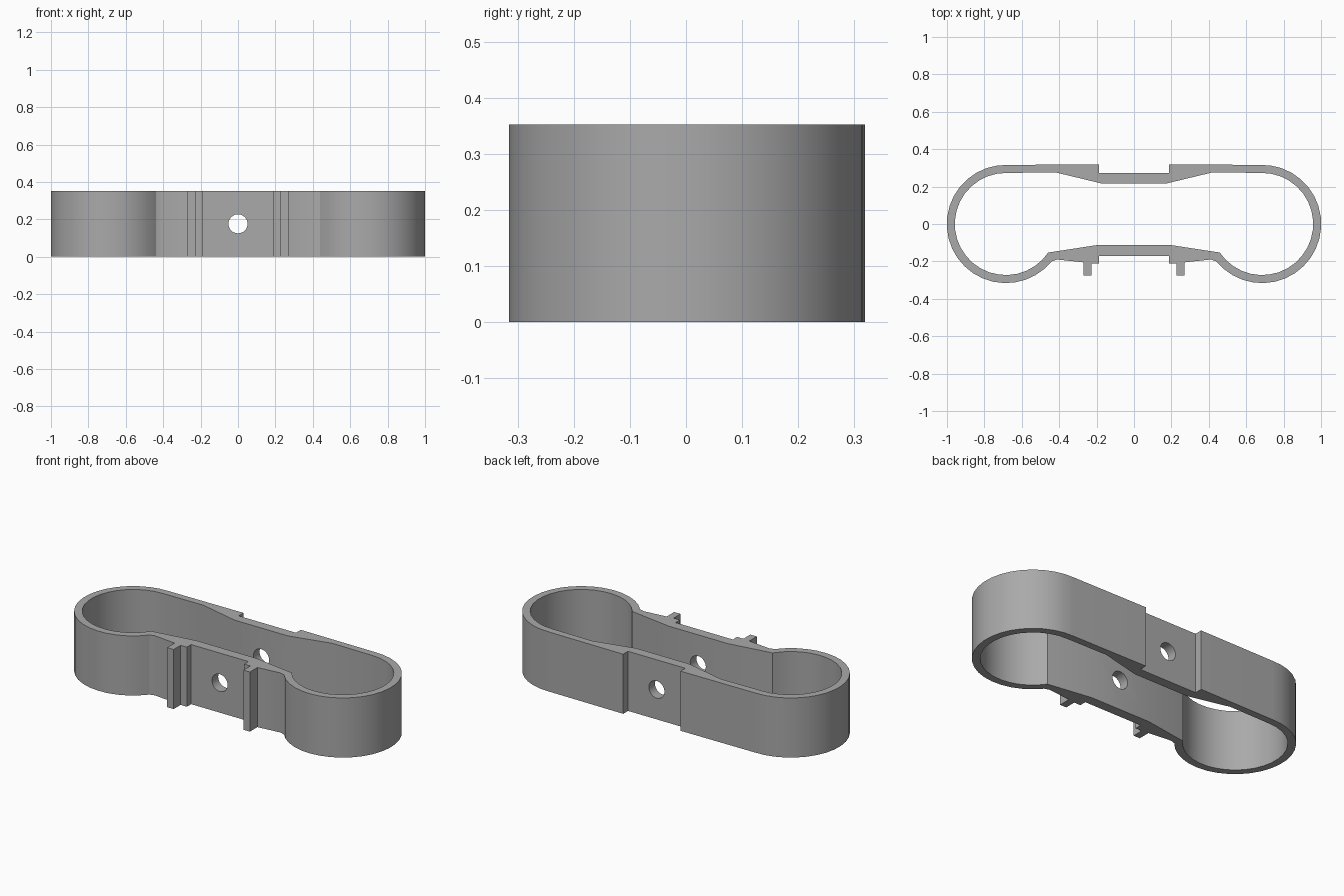
import bpy, bmesh
from math import radians, cos, sin

default = bpy.data.objects.get("Cube")
if default:
    bpy.data.objects.remove(default)

HEIGHT = 0.352
LOOP_X = 0.685          # centre of each rounded end

# Plain grey material
grey = bpy.data.materials.new("plain grey")
grey.use_nodes = True
colour = (0.4, 0.4, 0.4, 1)
grey.diffuse_color = colour
grey.node_tree.nodes["Principled BSDF"].inputs["Base Color"].default_value = colour


def arc(radius, start, end, steps):
    angles = [radians(start + (end - start) * i / steps) for i in range(steps + 1)]
    return [(LOOP_X + radius * cos(a), radius * sin(a)) for a in angles]


# Left half of the wall: outside from back to front, then inside from front to back
outside = [(0, 0.274), (0.187, 0.274), (0.187, 0.319)]
outside += arc(0.316, 92, -141, 22)
outside += [(0.41, -0.19), (0.27, -0.205),
            (0.27, -0.275), (0.228, -0.275), (0.228, -0.21),
            (0.187, -0.21), (0.187, -0.17), (0, -0.17)]
inside = [(0, -0.112), (0.193, -0.112)]
inside += arc(0.273, -146, 90, 22)
inside += [(0.42, 0.276), (0.175, 0.217), (0, 0.217)]
profile = outside + inside

bm = bmesh.new()
low = [bm.verts.new((x, y, 0)) for x, y in profile]
high = [bm.verts.new((x, y, HEIGHT)) for x, y in profile]
bm.faces.new(low)
bm.faces.new(high)
for i in range(len(profile)):
    j = (i + 1) % len(profile)
    if profile[i][0] == 0 and profile[j][0] == 0:
        continue        # leave the mirror plane open
    bm.faces.new((low[i], low[j], high[j], high[i]))
bmesh.ops.recalc_face_normals(bm, faces=bm.faces)
mesh = bpy.data.meshes.new("clip_band")
bm.to_mesh(mesh)
bm.free()
band = bpy.data.objects.new("clip_band", mesh)
bpy.context.collection.objects.link(band)
mesh.materials.append(grey)

# Screw hole through both middle walls
bpy.ops.mesh.primitive_cylinder_add(vertices=32, radius=0.051, depth=1,
                                    location=(0, 0, HEIGHT / 2),
                                    rotation=(radians(90), 0, 0))
cutter = bpy.context.object
cutter.name = "screw_hole_cutter"
cutter.data.materials.append(grey)
cutter.hide_render = True
cutter.hide_set(True)

mirror = band.modifiers.new("mirror", 'MIRROR')
mirror.use_clip = True
hole = band.modifiers.new("screw hole", 'BOOLEAN')
hole.operation = 'DIFFERENCE'
hole.solver = 'EXACT'
hole.object = cutter

# Bake the modifiers, then smooth the rounded ends
bpy.ops.object.select_all(action='DESELECT')
bpy.context.view_layer.objects.active = band
band.select_set(True)
for name in ("mirror", "screw hole"):
    bpy.ops.object.modifier_apply(modifier=name)
bpy.data.objects.remove(cutter)
bpy.ops.object.shade_smooth_by_angle(angle=radians(25))
